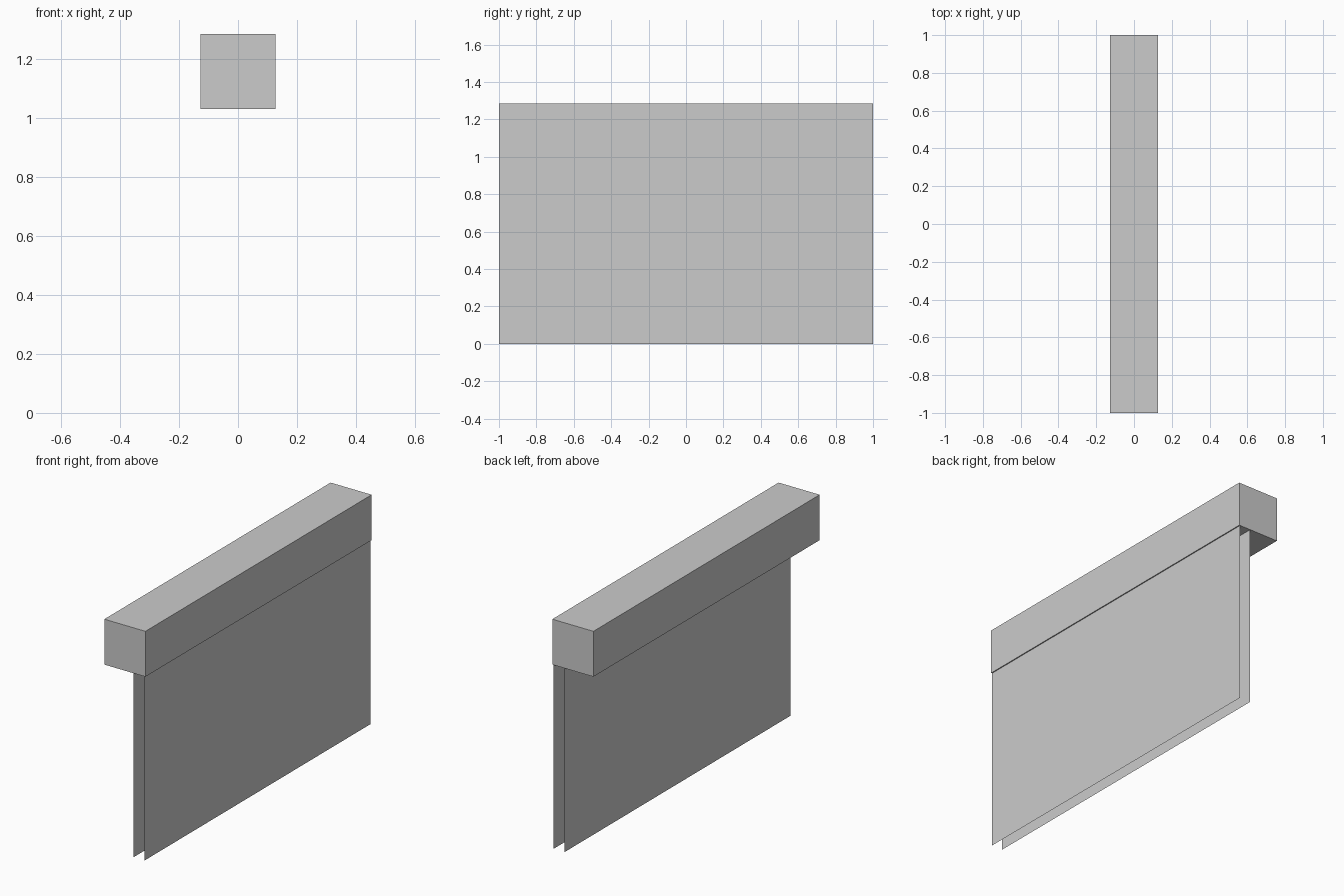
import bpy
import bmesh
from mathutils import Matrix

cube = bpy.data.objects.get("Cube")
if cube:
    bpy.data.objects.remove(cube, do_unlink=True)

# Single grey finish
GREY = (0.6, 0.6, 0.6, 1)
grey = bpy.data.materials.new("light_grey")
grey.use_nodes = True
grey.diffuse_color = GREY
grey.node_tree.nodes["Principled BSDF"].inputs["Base Color"].default_value = GREY

LENGTH, WIDTH = 2.0, 0.254
BEAM_BOTTOM, BEAM_TOP = 1.03, 1.284


def add_object(name, bm):
    mesh = bpy.data.meshes.new(name)
    bm.to_mesh(mesh)
    bm.free()
    mesh.materials.append(grey)
    bpy.context.collection.objects.link(bpy.data.objects.new(name, mesh))


def add_beam(name):
    bm = bmesh.new()
    height = BEAM_TOP - BEAM_BOTTOM
    place = Matrix.Translation((0, 0, BEAM_BOTTOM + height / 2))
    bmesh.ops.create_cube(bm, size=1, matrix=place @ Matrix.Diagonal((WIDTH, LENGTH, height, 1)))
    add_object(name, bm)


def add_sheet(name, x):
    # Single-surface sheet facing +x, hanging from the beam
    bm = bmesh.new()
    half = LENGTH / 2
    corners = [(-half, 0), (half, 0), (half, BEAM_BOTTOM), (-half, BEAM_BOTTOM)]
    bm.faces.new([bm.verts.new((x, y, z)) for y, z in corners])
    add_object(name, bm)


# Square top beam
add_beam("top_beam")

# Two parallel hanging sheets
add_sheet("outer_sheet", 0.121)
add_sheet("inner_sheet", 0.053)
